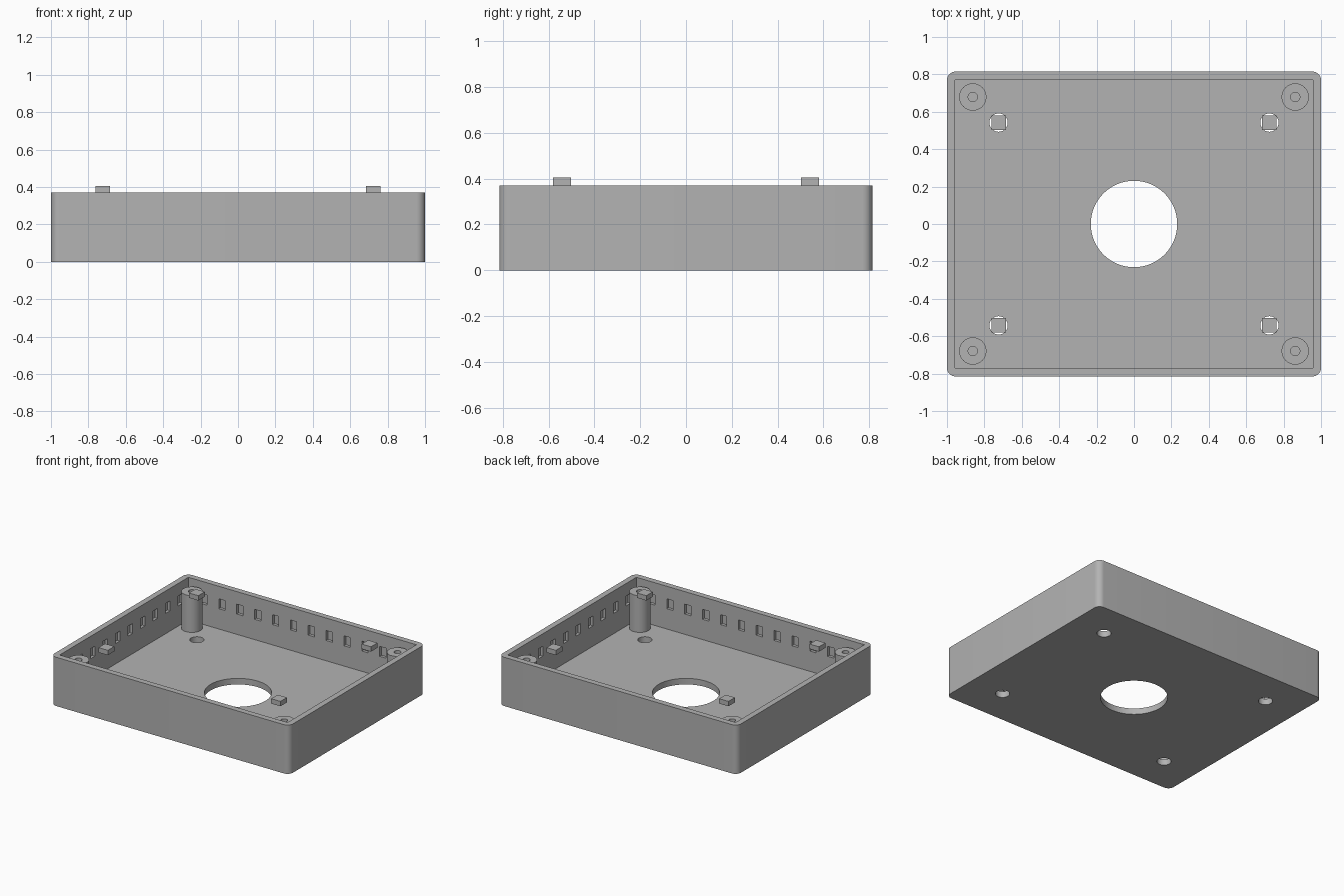
import bpy
import bmesh
from math import radians
from mathutils import Matrix

cube = bpy.data.objects.get("Cube")
if cube:
    bpy.data.objects.remove(cube)

HALF_X, HALF_Y, HEIGHT = 1.0, 0.815, 0.37
WALL, FLOOR = 0.044, 0.046
SIGNS = [(sx, sy) for sx in (-1, 1) for sy in (-1, 1)]

grey = bpy.data.materials.new("plain grey")
grey.use_nodes = True
colour = (0.45, 0.45, 0.45, 1)
grey.diffuse_color = colour
grey.node_tree.nodes["Principled BSDF"].inputs["Base Color"].default_value = colour


def add_box(bm, x, y, z0, z1, sx, sy):
    place = Matrix.Translation((x, y, (z0 + z1) / 2)) @ Matrix.Diagonal((sx, sy, z1 - z0, 1))
    return bmesh.ops.create_cube(bm, size=1, matrix=place)["verts"]


def add_cylinder(bm, x, y, z0, z1, radius, sides=48):
    bmesh.ops.create_cone(bm, cap_ends=True, segments=sides, radius1=radius, radius2=radius,
                          depth=z1 - z0, matrix=Matrix.Translation((x, y, (z0 + z1) / 2)))


def finish(name, bm):
    mesh = bpy.data.meshes.new(name)
    bm.to_mesh(mesh)
    bm.free()
    mesh.materials.append(grey)
    obj = bpy.data.objects.new(name, mesh)
    bpy.context.collection.objects.link(obj)
    return obj


def select(obj):
    bpy.ops.object.select_all(action="DESELECT")
    obj.select_set(True)
    bpy.context.view_layer.objects.active = obj


def cut(obj, cutter_bm):
    cutter = finish("cutter", cutter_bm)
    cutter.hide_render = True
    mod = obj.modifiers.new("cut", "BOOLEAN")
    mod.operation, mod.solver, mod.object = "DIFFERENCE", "EXACT", cutter
    select(obj)
    bpy.ops.object.modifier_apply(modifier=mod.name)
    bpy.data.objects.remove(cutter)


def smooth(obj):
    select(obj)
    bpy.ops.object.shade_smooth_by_angle(angle=radians(30))


# Tray body with rounded upright corners
bm = bmesh.new()
add_box(bm, 0, 0, 0, HEIGHT, 2 * HALF_X, 2 * HALF_Y)
uprights = [e for e in bm.edges if abs(e.verts[0].co.z - e.verts[1].co.z) > 0.1]
bmesh.ops.bevel(bm, geom=uprights, offset=0.046, segments=8, profile=0.5, affect="EDGES")
tray = finish("tray", bm)

# Square-cornered inside
inner_x, inner_y = HALF_X - WALL, HALF_Y - WALL
bm = bmesh.new()
add_box(bm, 0, 0, FLOOR, HEIGHT + 0.1, 2 * inner_x, 2 * inner_y)
cut(tray, bm)

# Central opening and four small floor holes
bm = bmesh.new()
add_cylinder(bm, 0, 0, -0.1, 0.2, 0.231, 96)
for sx, sy in SIGNS:
    add_cylinder(bm, sx * 0.724, sy * 0.542, -0.1, 0.2, 0.049)
cut(tray, bm)

# Rows of blind pockets inside the walls
SLOT_W, SLOT_DEPTH, SLOT_Z0, SLOT_Z1, PITCH = 0.052, 0.022, 0.2, 0.275, 0.15
bm = bmesh.new()
for side in (-1, 1):
    for i in range(12):
        add_box(bm, (i - 5.5) * PITCH, side * inner_y, SLOT_Z0, SLOT_Z1, SLOT_W, 2 * SLOT_DEPTH)
    for i in range(10):
        add_box(bm, side * inner_x, (i - 4.5) * PITCH, SLOT_Z0, SLOT_Z1, 2 * SLOT_DEPTH, SLOT_W)
cut(tray, bm)
smooth(tray)

# Screw posts with pilot holes, and the small raised pads
for sx, sy in SIGNS:
    where = ("front" if sy < 0 else "back") + ("_left" if sx > 0 else "_right")
    bm = bmesh.new()
    add_cylinder(bm, sx * 0.862, sy * 0.679, FLOOR, 0.325, 0.073)
    post = finish("screw_post_" + where, bm)
    bm = bmesh.new()
    add_cylinder(bm, sx * 0.862, sy * 0.679, FLOOR + 0.02, 0.5, 0.025, 32)
    cut(post, bm)
    smooth(post)

    bm = bmesh.new()
    add_box(bm, sx * 0.724, sy * 0.542, 0.368, 0.405, 0.078, 0.078)
    finish("pad_" + where, bm)
